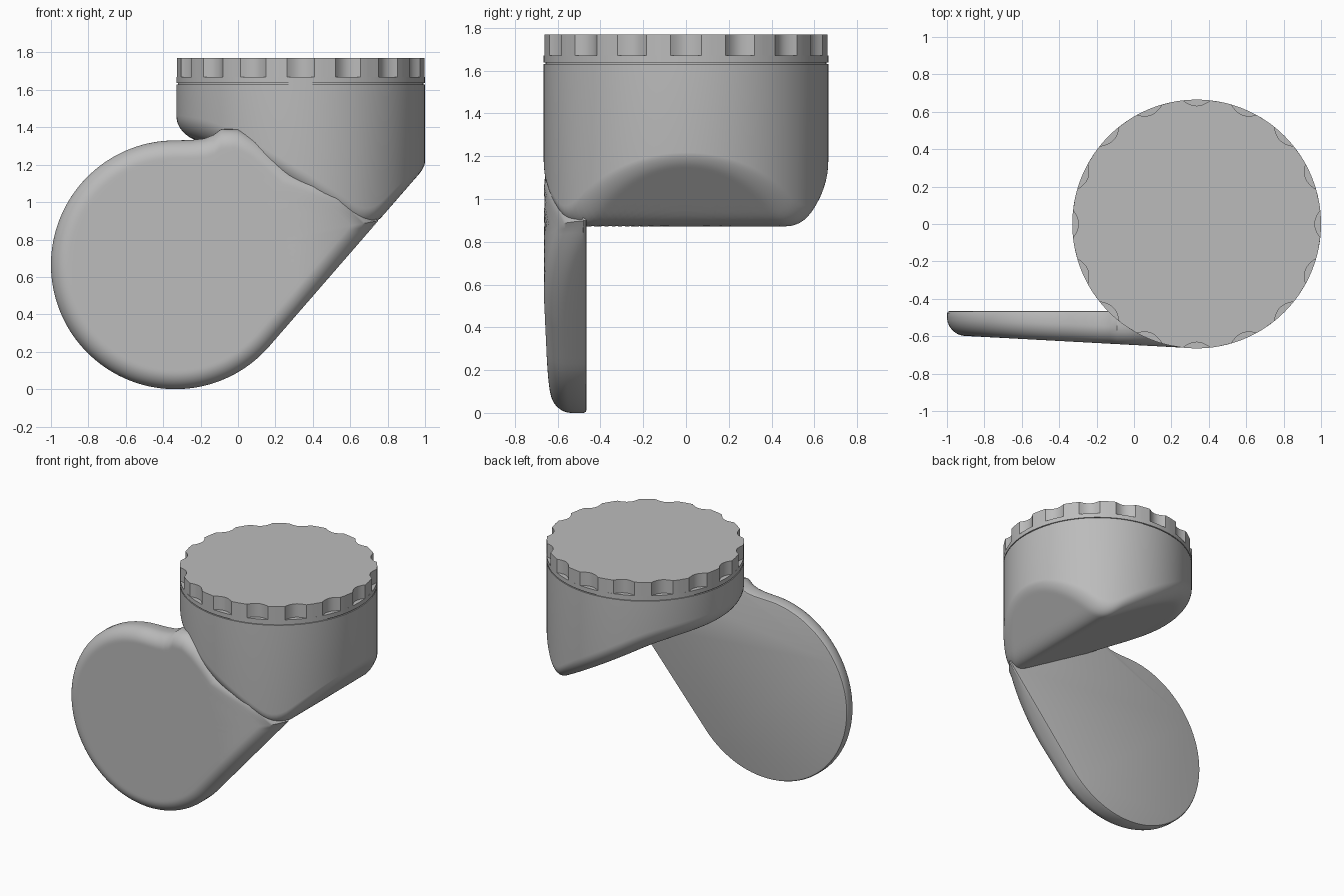
import bpy, bmesh
from math import sin, cos, pi, sqrt, radians
from mathutils import Vector

cube = bpy.data.objects.get("Cube")
if cube:
    bpy.data.objects.remove(cube)

R = 0.665                  # shared radius of drum and paddle
DRUM_X = 0.335
PADDLE = Vector((-0.335, 0.665))
BACK_Y = -0.465

grey = bpy.data.materials.new("plain_grey")
grey.use_nodes = True
grey.diffuse_color = (0.5, 0.5, 0.5, 1)
grey.node_tree.nodes["Principled BSDF"].inputs["Base Color"].default_value = (0.5, 0.5, 0.5, 1)


def finish(name, bm, angle=35):
    bmesh.ops.remove_doubles(bm, verts=bm.verts, dist=0.0001)
    bmesh.ops.recalc_face_normals(bm, faces=bm.faces)
    mesh = bpy.data.meshes.new(name)
    bm.to_mesh(mesh)
    bm.free()
    mesh.materials.append(grey)
    obj = bpy.data.objects.new(name, mesh)
    bpy.context.collection.objects.link(obj)
    bpy.ops.object.select_all(action="DESELECT")
    obj.select_set(True)
    bpy.context.view_layer.objects.active = obj
    bpy.ops.object.shade_smooth_by_angle(angle=radians(angle))
    return obj


def loft(rings):
    """Skin a list of closed rings and cap both ends."""
    bm = bmesh.new()
    loops = [[bm.verts.new(p) for p in ring] for ring in rings]
    for a, b in zip(loops, loops[1:]):
        for i in range(len(a)):
            j = (i + 1) % len(a)
            bm.faces.new((a[i], a[j], b[j], b[i]))
    bm.faces.new(loops[0])
    bm.faces.new(loops[-1])
    return bm


def smooth_max(a, b, k):
    h = max(k - abs(a - b), 0) / k
    return max(a, b) + h * h * k / 4


def rounding(d, r):
    """Drop of a quarter-round edge at distance d from the rim."""
    return r - sqrt(max(r * r - (r - d) ** 2, 0)) if d < r else 0


# Drum: vertical wall with a sloped, ridged underside
def underside(x):
    ramp = -smooth_max(-(1.25 - 0.586 * x), -1.345, 0.12)
    diagonal = 0.229 + 1.15 * (x - 0.167)
    return smooth_max(ramp, diagonal, 0.14)


def drum_ring(radius, top=None):
    ring = []
    for i in range(128):
        a = 2 * pi * i / 128
        x, y = DRUM_X + radius * cos(a), radius * sin(a)
        r = 0.12 * (1 - 0.75 * max(0, cos(a)) ** 2)
        z = underside(x) + rounding(R - radius, r) if top is None else top
        ring.append((x, y, z))
    return ring


steps = [0.02 + (R - 0.14) * i / 24 for i in range(24)]
steps += [R - 0.12 * (1 - sin(pi / 2 * i / 12)) for i in range(13)]
finish("drum_body", loft([drum_ring(s) for s in steps] + [drum_ring(R, 1.63)]))

# Seam and collar under the knob
finish("seam_ring", loft([drum_ring(R - 0.008, z) for z in (1.62, 1.65)]))
finish("cap_collar", loft([drum_ring(R, z) for z in (1.637, 1.67)]))

# Knob with scalloped grip
grip = []
for n in range(16):
    for i in range(18):
        t = -1 + i / 6
        a = 2 * pi * n / 16 + (0.11 * t if t <= 1 else 0.11 + (t - 1) * 0.0864)
        r = R - 0.033 * max(0, 1 - t * t)
        grip.append((DRUM_X + r * cos(a), r * sin(a)))
finish("scalloped_knob", loft([[(x, y, z) for x, y in grip] for z in (1.67, 1.77)]), 25)

# Paddle outline: round disc, straight tangent edge, shoulder into the drum
outline = []
for i in range(91):
    a = radians(-41 - 229 * i / 90)
    outline.append(PADDLE + R * Vector((cos(a), sin(a))))
shoulder = [(-0.25, 1.332), (-0.18, 1.34), (-0.13, 1.36), (-0.09, 1.39), (0, 1.39),
            (0.1, 1.34), (0.2, 1.26), (0.3, 1.17), (0.45, 1.12), (0.6, 1.05), (0.75, 0.9)]
corners = [Vector(p) for p in shoulder] + [outline[0]]
outline += corners[:-2]
for i in range(24):
    outline.append(corners[-2].lerp(corners[-1], i / 24))
HUB = Vector((-0.1, 0.75))


def front_y(x):
    if x <= DRUM_X:
        return -0.647 - 0.054 * x
    return -sqrt(max(R * R - (x - DRUM_X) ** 2, 0)) + 0.001


def paddle_ring(s, back=None):
    ring = []
    for i, p in enumerate(outline):
        tangent = outline[(i + 1) % len(outline)] - outline[i - 1]
        normal = Vector((-tangent.y, tangent.x)).normalized()
        depth = (1 - s) * abs((p - HUB).dot(normal))
        q = HUB + (p - HUB) * s
        y = front_y(q.x) + rounding(depth, 0.095)
        ring.append((q.x, min(y, BACK_Y - 0.015) if back is None else back, q.y))
    return ring


levels = [0.03 + 0.8 * i / 16 for i in range(16)]
levels += [1 - 0.17 * (1 - sin(pi / 2 * i / 14)) for i in range(15)]
rings = [paddle_ring(s) for s in levels]
rings += [paddle_ring(1, BACK_Y - 0.012), paddle_ring(0.994, BACK_Y - 0.003), paddle_ring(0.98, BACK_Y)]
finish("paddle", loft(rings))
